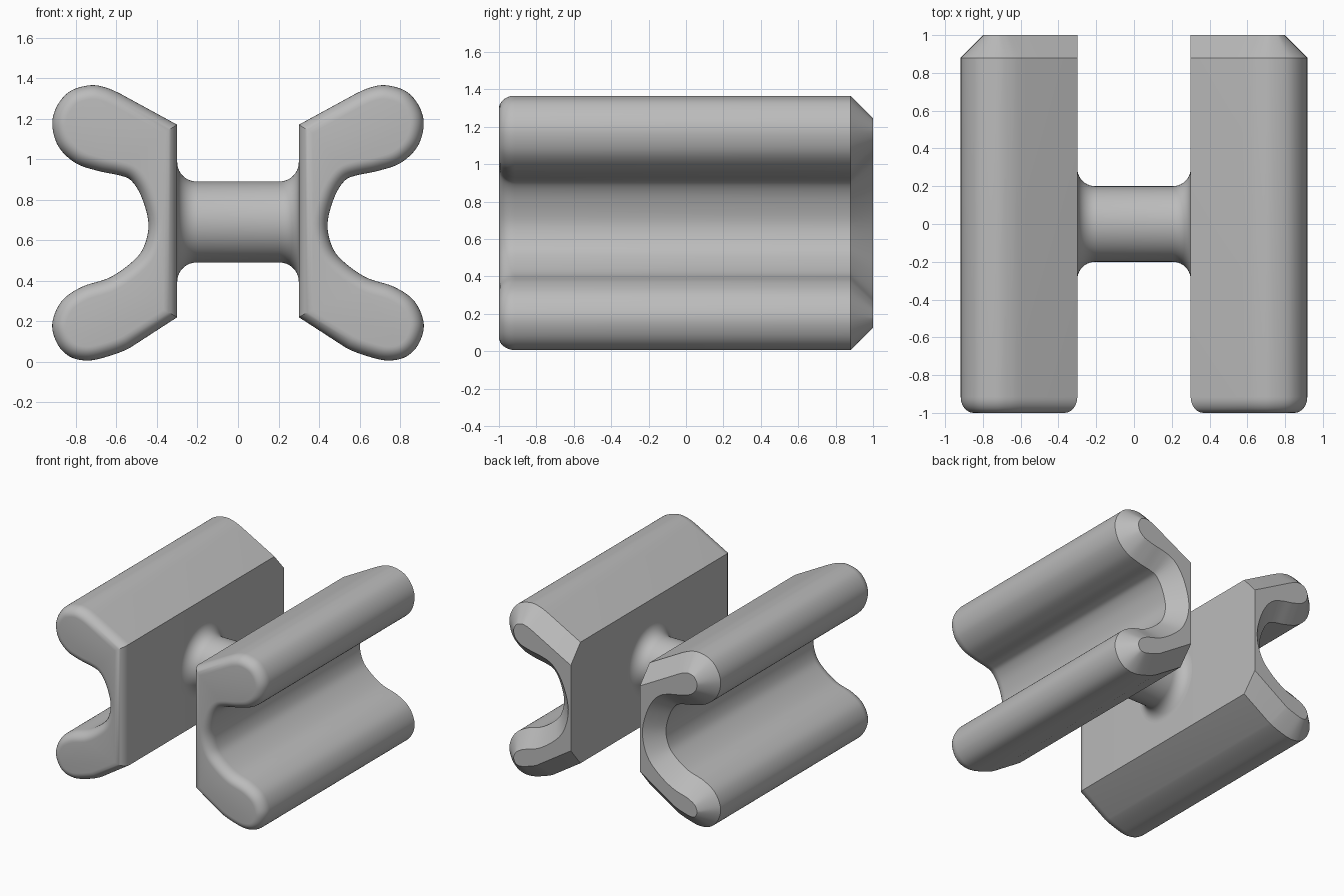
import bpy, bmesh, math
from mathutils import Vector, Matrix

cube = bpy.data.objects.get("Cube")
if cube:
    bpy.data.objects.remove(cube)

grey = bpy.data.materials.new("plain grey")
grey.use_nodes = True
grey.diffuse_color = (0.5, 0.5, 0.5, 1)
grey.node_tree.nodes["Principled BSDF"].inputs["Base Color"].default_value = grey.diffuse_color

INNER = 0.30          # x of the flat faces that look at each other
AXLE_Z = 0.69

# Outline of one jaw (x, z): up the slope, round the lobes and the notch
OUTLINE = [(INNER, 1.17), (0.575, 1.32), (0.65, 1.353), (0.73, 1.365), (0.83, 1.335),
           (0.895, 1.26), (0.917, 1.167), (0.885, 1.06), (0.80, 0.98), (0.69, 0.942),
           (0.585, 0.92), (0.526, 0.893), (0.475, 0.81), (0.442, 0.68), (0.466, 0.565),
           (0.526, 0.49), (0.635, 0.415), (0.77, 0.37), (0.87, 0.30), (0.917, 0.19),
           (0.893, 0.09), (0.83, 0.025), (0.74, 0.006), (0.64, 0.027), (0.536, 0.067),
           (INNER, 0.22)]


def spline(points, steps=6):
    """Smooth curve through the points, with straight first and last spans."""
    p = [Vector(q) for q in points]
    result = [p[0]]
    for i in range(1, len(p) - 2):
        a, b, c, d = p[i - 1:i + 3]
        if i == 1:
            a = b - (b - a).normalized() * (c - b).length
        if i == len(p) - 3:
            d = c + (d - c).normalized() * (c - b).length
        for s in range(steps):
            t = s / steps
            result.append(0.5 * (2 * b + (c - a) * t + (2 * a - 5 * b + 4 * c - d) * t ** 2
                                 + (3 * b - a - 3 * c + d) * t ** 3))
    return result + p[-2:]


def inset(loop, dist, inner_dist):
    """Move a clockwise loop inward; the flat inner edge has its own distance."""
    result = []
    n = len(loop)
    for i, p in enumerate(loop):
        d0 = (p - loop[i - 1]).normalized()
        d1 = (loop[(i + 1) % n] - p).normalized()
        n0, n1 = Vector((d0.y, -d0.x)), Vector((d1.y, -d1.x))
        k0 = inner_dist if i == 0 else dist
        k1 = inner_dist if i == n - 1 else dist
        # Intersection of the two shifted edges
        det = n0.x * n1.y - n0.y * n1.x
        if abs(det) < 1e-4:
            result.append(p + n0 * k0)
        else:
            result.append(p + Vector((k0 * n1.y - k1 * n0.y, k1 * n0.x - k0 * n1.x)) / det)
    return result


def finish(bm, name):
    bmesh.ops.recalc_face_normals(bm, faces=bm.faces)
    mesh = bpy.data.meshes.new(name)
    bm.to_mesh(mesh)
    bm.free()
    mesh.materials.append(grey)
    obj = bpy.data.objects.new(name, mesh)
    bpy.context.collection.objects.link(obj)
    bpy.ops.object.select_all(action='DESELECT')
    obj.select_set(True)
    bpy.context.view_layer.objects.active = obj
    bpy.ops.object.shade_smooth_by_angle(angle=math.radians(28))
    return obj


def bridge(bm, rings):
    for a, b in zip(rings, rings[1:]):
        for i in range(len(a)):
            j = (i + 1) % len(a)
            bm.faces.new((a[i], a[j], b[j], b[i]))


# Jaws: rounded front rim, chamfered back rim
ROUND, DEPTH, CHAMFER = 0.068, 0.085, 0.12
outline = spline(OUTLINE)
for name, side in (("left_jaw", 1), ("right_jaw", -1)):
    sections = []
    for s in range(9):
        angle = math.pi / 2 * s / 8
        amount = ROUND * (1 - math.sin(angle))
        sections.append((-1 + DEPTH * (1 - math.cos(angle)), inset(outline, amount, amount)))
    sections.append((1 - CHAMFER, outline))
    sections.append((1, inset(outline, CHAMFER, 0)))
    bm = bmesh.new()
    rings = [[bm.verts.new((side * p.x, y, p.y)) for p in loop] for y, loop in sections]
    bridge(bm, rings)
    bm.faces.new(rings[0])
    bm.faces.new(rings[-1])
    finish(bm, name)

# Axle: round bar that flares into both jaws
RADIUS, FLARE, SIDES = 0.20, 0.095, 64
half = []
for s in range(11):
    angle = math.pi / 2 * s / 10
    half.append((INNER - FLARE * (1 - math.sin(angle)),
                 RADIUS + FLARE * (1 - math.cos(angle))))
profile = [(-x, r) for x, r in reversed(half)] + half
bm = bmesh.new()
rings = []
for x, r in profile:
    turn = [2 * math.pi * k / SIDES for k in range(SIDES)]
    rings.append([bm.verts.new((x, r * math.cos(a), AXLE_Z + r * math.sin(a))) for a in turn])
bridge(bm, rings)
finish(bm, "axle")
